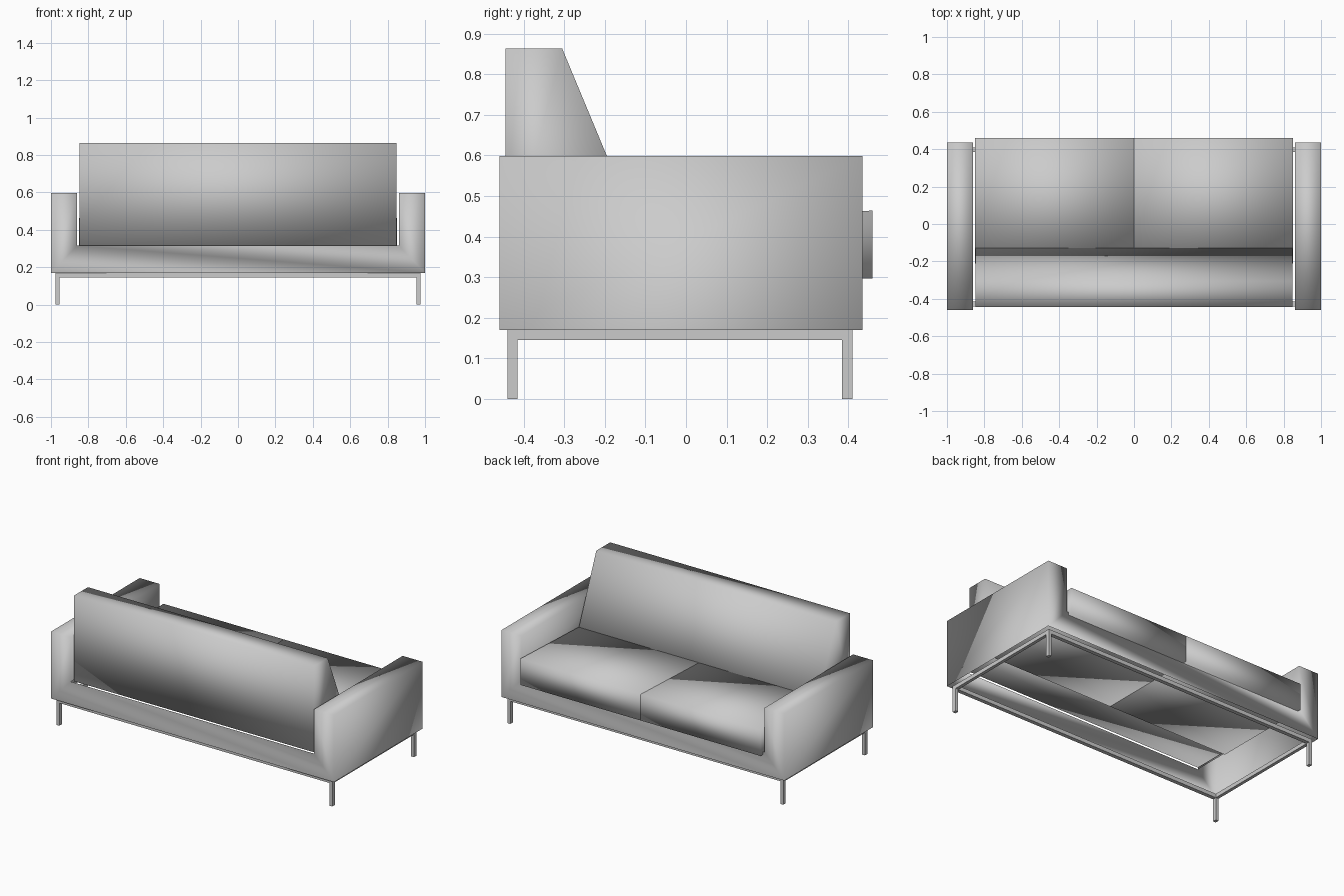
import bpy
import bmesh
from mathutils import Vector

if "Cube" in bpy.data.objects:
    bpy.data.objects.remove(bpy.data.objects["Cube"])

# One plain grey for fabric and metal
grey = bpy.data.materials.new("plain_grey")
grey.use_nodes = True
COLOUR = (0.6, 0.6, 0.6, 1)
grey.diffuse_color = COLOUR
grey.node_tree.nodes["Principled BSDF"].inputs["Base Color"].default_value = COLOUR


def finish(name, bm, smooth):
    bmesh.ops.recalc_face_normals(bm, faces=bm.faces)
    for f in bm.faces:
        f.smooth = smooth
    mesh = bpy.data.meshes.new(name)
    bm.to_mesh(mesh)
    bm.free()
    mesh.materials.append(grey)
    obj = bpy.data.objects.new(name, mesh)
    bpy.context.collection.objects.link(obj)
    return obj


def extrude(name, points, direction, smooth=True, drop=None):
    """Extrude a closed profile; drop(face) picks faces to leave open."""
    bm = bmesh.new()
    face = bm.faces.new([bm.verts.new(p) for p in points])
    new = bmesh.ops.extrude_face_region(bm, geom=[face], use_keep_orig=True)["geom"]
    bmesh.ops.translate(bm, vec=Vector(direction),
                        verts=[v for v in new if isinstance(v, bmesh.types.BMVert)])
    if drop:
        bmesh.ops.recalc_face_normals(bm, faces=bm.faces)
        bmesh.ops.delete(bm, geom=[f for f in bm.faces if drop(f)], context='FACES')
    return finish(name, bm, smooth)


def box(name, x, y, z):
    points = [(x[0], y[0], z[0]), (x[1], y[0], z[0]),
              (x[1], y[1], z[0]), (x[0], y[1], z[0])]
    return extrude(name, points, (0, 0, z[1] - z[0]), smooth=False)


# Body: U-shaped shell of arms and low rails, open underneath and below the seat
BASE, RAIL, ARM = 0.17, 0.315, 0.598
half = [(1.0, BASE), (1.0, ARM), (0.86, ARM), (0.86, RAIL)]
outline = half + [(-x, z) for x, z in reversed(half)]
extrude("body_shell", [(x, -0.46, z) for x, z in outline], (0, 0.895, 0),
        drop=lambda f: abs(f.normal.z) > 0.9 and f.calc_center_median().z < 0.4)

# Backrest: wedge profile leaning away from the seat
wedge = [(-0.445, RAIL), (-0.077, RAIL), (-0.305, 0.863), (-0.445, 0.863)]
extrude("backrest", [(-0.848, y, z) for y, z in wedge], (1.696, 0, 0))

# Seat cushions: tops fall slightly towards the backrest
seat = [(-0.21, 0.297), (0.46, 0.297), (0.46, 0.464), (-0.21, 0.438)]
for name, x in (("right_cushion", -0.85), ("left_cushion", 0.001)):
    extrude(name, [(x, y, z) for y, z in seat], (0.849, 0, 0))

# Metal base: rectangular frame on four legs
FX, FRONT, BACK, UNDER = 0.975, -0.44, 0.41, 0.145
TX, TY = 0.02, 0.025
for name, y in (("front", FRONT), ("back", BACK - TY)):
    box(name + "_base_bar", (-FX, FX), (y, y + TY), (UNDER, BASE))
    for side, x in (("right", -FX), ("left", FX - TX)):
        box(name + "_" + side + "_leg", (x, x + TX), (y, y + TY), (0, UNDER))
for side, x in (("right", -FX), ("left", FX - TX)):
    box(side + "_base_bar", (x, x + TX), (FRONT + TY, BACK - TY), (UNDER, BASE))
